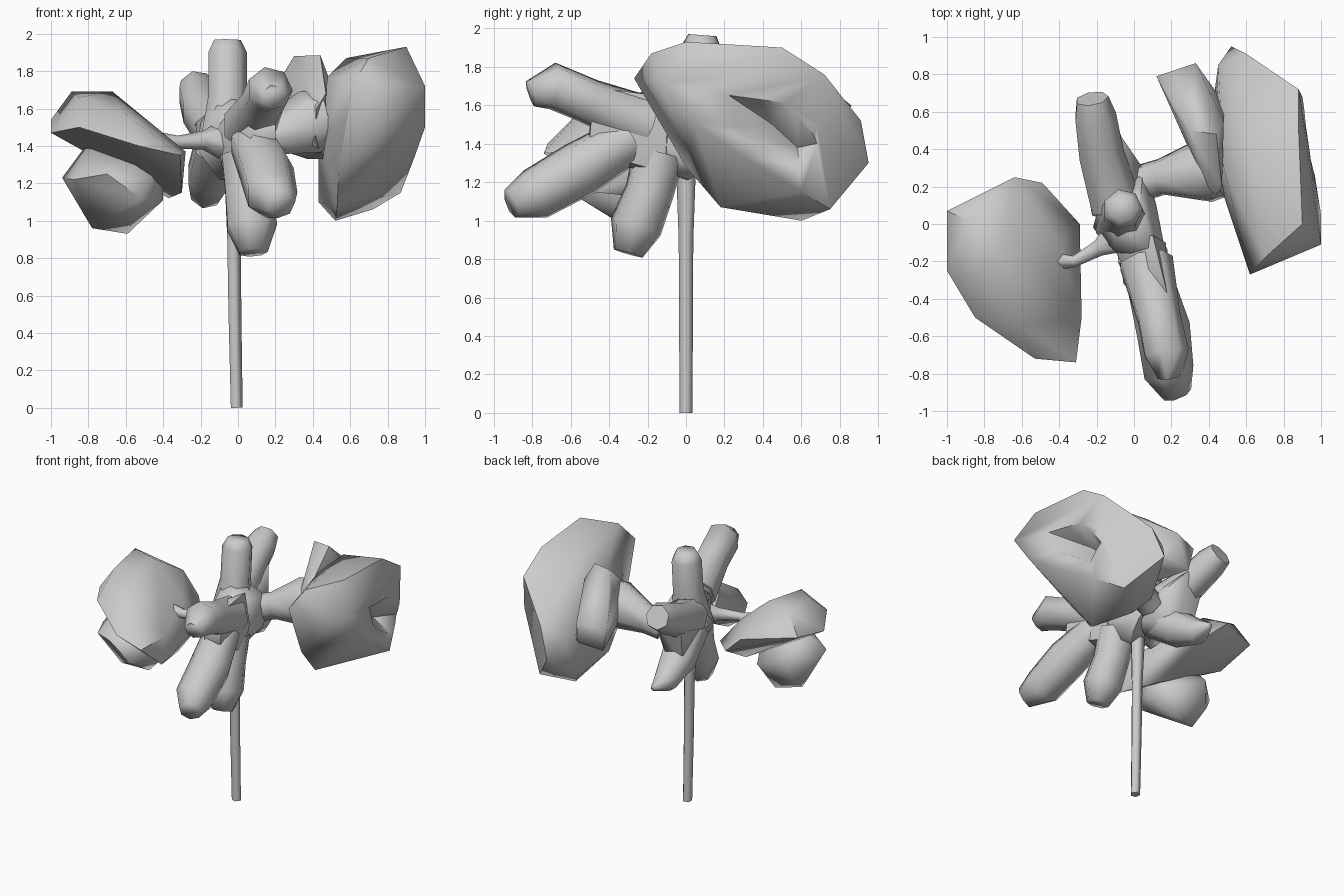
import bpy, bmesh, math
from mathutils import Vector


def finish(name, bm, angle=60):
    bmesh.ops.recalc_face_normals(bm, faces=bm.faces)
    me = bpy.data.meshes.new(name)
    bm.to_mesh(me)
    bm.free()
    ob = bpy.data.objects.new(name, me)
    bpy.context.collection.objects.link(ob)
    bpy.ops.object.select_all(action='DESELECT')
    ob.select_set(True)
    bpy.context.view_layer.objects.active = ob
    bpy.ops.object.shade_smooth_by_angle(angle=math.radians(angle))
    return ob


def hull(name, pts):
    """Faceted lump wrapped around a few corner points."""
    bm = bmesh.new()
    for p in pts:
        bm.verts.new(p)
    bmesh.ops.convex_hull(bm, input=bm.verts)
    loose = [v for v in bm.verts if not v.link_faces]
    bmesh.ops.delete(bm, geom=loose, context='VERTS')
    return finish(name, bm)


def limb(name, path, sides=7):
    """Loft through (x, y, z, radius) stations."""
    bm = bmesh.new()
    pts = [Vector(p[:3]) for p in path]
    rings = []
    for i, p in enumerate(pts):
        t = (pts[min(i + 1, len(pts) - 1)] - pts[max(i - 1, 0)]).normalized()
        ref = Vector((1, 0, 0)) if abs(t.x) < 0.8 else Vector((0, 0, 1))
        u = (ref - t * ref.dot(t)).normalized()
        v = t.cross(u)
        ang = [2 * math.pi * k / sides for k in range(sides)]
        rings.append([bm.verts.new(p + path[i][3] * (u * math.cos(a) + v * math.sin(a)))
                      for a in ang])
    for a, b in zip(rings, rings[1:]):
        for k in range(sides):
            n = (k + 1) % sides
            bm.faces.new((a[k], a[n], b[n], b[k]))
    bm.faces.new(rings[0])
    bm.faces.new(rings[-1])
    return finish(name, bm, 75)


# thin stem
limb("stem", [(-0.01, 0, 0, 0.035), (-0.02, 0, 0.5, 0.038), (-0.025, 0, 0.9, 0.04),
              (-0.03, 0, 1.3, 0.055)], 5)

# central body: core, front shoulder and rear web between the back arms
hull("body_core", [(-0.2, 0.05, 1.52), (-0.22, -0.02, 1.38), (-0.1, -0.03, 1.22),
                   (0.05, 0.01, 1.21), (0.12, 0.1, 1.4), (0.1, 0.17, 1.3), (0.05, 0.3, 1.46),
                   (0.17, -0.16, 1.42), (0.15, -0.2, 1.3), (-0.1, -0.15, 1.55),
                   (0.03, 0.1, 1.63), (-0.12, 0.02, 1.66), (0.13, -0.17, 1.63)])
hull("front_body", [(0.17, -0.1, 1.44), (0.14, -0.11, 1.25), (-0.08, -0.08, 1.26),
                    (-0.12, -0.1, 1.5), (0.1, -0.06, 1.64), (0.19, -0.39, 1.33),
                    (0.06, -0.41, 1.29), (0.2, -0.5, 1.44), (0.07, -0.51, 1.42),
                    (0.2, -0.49, 1.56), (0.05, -0.47, 1.54), (0.18, -0.38, 1.68),
                    (0.06, -0.37, 1.67)])
hull("rear_body", [(-0.23, 0.08, 1.52), (-0.21, 0.1, 1.35), (-0.06, 0.06, 1.24),
                   (0.08, 0.14, 1.32), (0.04, 0.31, 1.45), (-0.09, 0.5, 1.62),
                   (-0.27, 0.46, 1.66), (-0.26, 0.38, 1.5), (-0.1, 0.36, 1.22),
                   (-0.22, 0.35, 1.22), (-0.05, 0.05, 1.62)])

# stubby arms around the body
limb("top_arm", [(-0.06, 0.02, 1.4, 0.16), (-0.06, 0.06, 1.66, 0.11),
                 (-0.06, 0.08, 1.9, 0.108), (-0.06, 0.085, 1.965, 0.075)])
limb("front_upper_arm", [(0.06, -0.2, 1.5, 0.15), (0.13, -0.5, 1.62, 0.12),
                         (0.17, -0.69, 1.7, 0.125), (0.19, -0.81, 1.66, 0.07)])
limb("front_lower_arm", [(0.08, -0.3, 1.42, 0.13), (0.15, -0.55, 1.27, 0.15),
                         (0.18, -0.78, 1.14, 0.14), (0.23, -0.91, 1.09, 0.08)])
limb("underside_arm", [(0.04, -0.14, 1.35, 0.14), (0.05, -0.19, 1.15, 0.13),
                       (0.07, -0.26, 0.97, 0.14), (0.08, -0.3, 0.83, 0.08)])
limb("rear_upper_arm", [(-0.1, 0.1, 1.48, 0.14), (-0.18, 0.38, 1.58, 0.125),
                        (-0.21, 0.58, 1.68, 0.115), (-0.225, 0.67, 1.72, 0.09)])
limb("rear_lower_arm", [(-0.1, 0.1, 1.4, 0.14), (-0.15, 0.32, 1.24, 0.13),
                        (-0.17, 0.5, 1.15, 0.09), (-0.16, 0.63, 1.14, 0.02)])

# right side: flared connector, inner leaf and large lobe
limb("right_connector", [(0.04, 0.22, 1.41, 0.1), (0.14, 0.25, 1.44, 0.1),
                         (0.38, 0.29, 1.52, 0.18), (0.47, 0.3, 1.54, 0.16)])
hull("right_leaf", [(0.12, 0.79, 1.58), (0.16, 0.78, 1.4), (0.33, 0.86, 1.6), (0.36, 0.8, 1.42),
                    (0.23, 0.57, 1.76), (0.3, 0.5, 1.88), (0.44, 0.48, 1.885),
                    (0.42, 0.13, 1.6), (0.41, 0.14, 1.42), (0.37, 0.35, 1.33), (0.47, 0.2, 1.68),
                    (0.47, 0.3, 1.33), (0.48, 0.65, 1.35), (0.48, 0.55, 1.78)])
lobe = hull("right_lobe", [
    (0.62, -0.27, 1.74), (0.7, -0.18, 1.87), (0.9, 0.0, 1.93), (0.88, 0.5, 1.9),
    (0.88, 0.72, 1.76), (0.58, 0.45, 1.87), (0.48, 0.3, 1.77), (0.52, 0.95, 1.3),
    (0.6, 0.91, 1.52), (0.9, 0.68, 1.5), (1.0, -0.11, 1.72), (1.0, 0.05, 1.5),
    (0.94, 0.3, 1.33), (0.87, 0.6, 1.15), (0.72, 0.75, 1.06), (0.52, 0.6, 1.0),
    (0.43, 0.7, 1.1), (0.53, 0.18, 1.07), (0.54, 0.0, 1.28), (0.58, -0.15, 1.54),
    (0.45, 0.85, 1.45), (0.43, 0.3, 1.45)])

# shallow hollow in the outer face of the large lobe
cutter = hull("hollow_cutter", [(1.05, 0.12, 1.72), (1.05, 0.56, 1.7), (1.05, 0.82, 1.43),
                                (1.05, 0.6, 1.18), (1.05, 0.2, 1.48),
                                (0.76, 0.45, 1.5), (0.74, 0.58, 1.38)])
cutter.hide_render = True
cutter.hide_viewport = True
mod = lobe.modifiers.new("hollow", 'BOOLEAN')
mod.operation = 'DIFFERENCE'
mod.object = cutter

# left side: thin connector, tilted slab and lower lobe
limb("left_connector", [(-0.06, -0.05, 1.43, 0.12), (-0.19, -0.13, 1.43, 0.05),
                        (-0.32, -0.2, 1.42, 0.035), (-0.45, -0.2, 1.42, 0.06)], 6)
hull("left_upper_lobe", [
    (-1.0, 0.07, 1.54), (-1.0, -0.25, 1.47), (-0.89, 0.02, 1.69), (-0.85, -0.3, 1.66),
    (-0.67, -0.05, 1.69), (-0.64, 0.25, 1.5), (-0.49, 0.22, 1.36), (-0.29, 0.0, 1.3),
    (-0.4, -0.1, 1.46), (-0.28, -0.5, 1.37), (-0.31, -0.74, 1.35), (-0.53, -0.72, 1.4),
    (-0.85, -0.5, 1.5), (-0.6, -0.55, 1.57), (-0.3, -0.5, 1.15), (-0.37, -0.2, 1.12),
    (-0.77, -0.1, 1.38)])
hull("left_lower_lobe", [
    (-0.94, -0.3, 1.23), (-0.88, -0.45, 1.22), (-0.8, -0.3, 1.42), (-0.78, -0.3, 0.96),
    (-0.8, -0.17, 1.06), (-0.59, -0.24, 0.93), (-0.4, -0.35, 1.11), (-0.52, -0.56, 1.12),
    (-0.5, -0.15, 1.12), (-0.4, -0.4, 1.35), (-0.7, -0.56, 1.25), (-0.75, -0.12, 1.25)])
